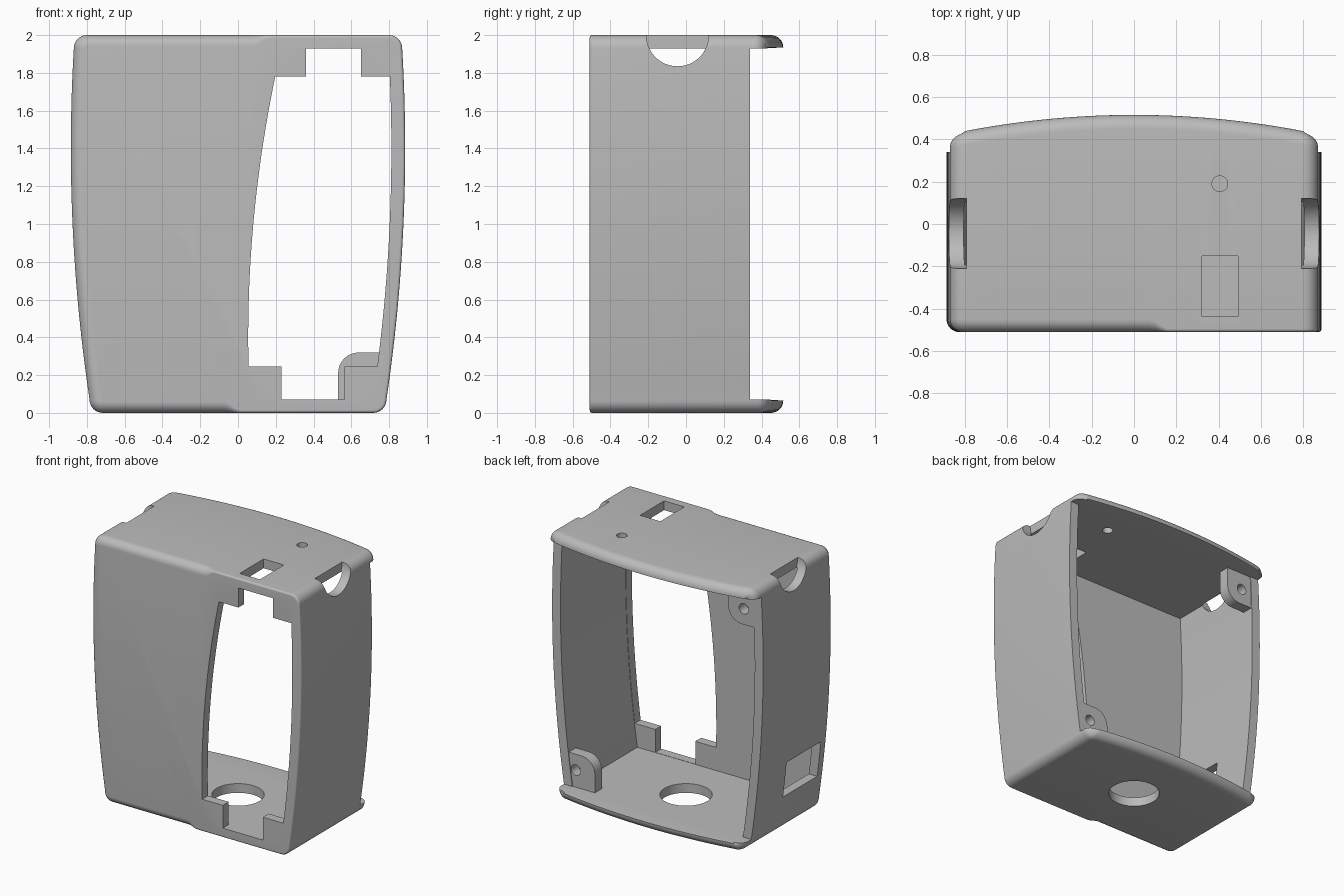
import bpy, bmesh, math
from mathutils import Vector

if "Cube" in bpy.data.objects:
    bpy.data.objects.remove(bpy.data.objects["Cube"])

WALL = 0.07
CORNER = 0.07
FRONT, RIM = -0.51, 0.34

grey = bpy.data.materials.new("plain grey")
grey.use_nodes = True
grey.diffuse_color = (0.5, 0.5, 0.5, 1)
grey.node_tree.nodes["Principled BSDF"].inputs["Base Color"].default_value = (0.5, 0.5, 0.5, 1)


def make(name, bm):
    bmesh.ops.recalc_face_normals(bm, faces=bm.faces)
    mesh = bpy.data.meshes.new(name)
    bm.to_mesh(mesh)
    bm.free()
    obj = bpy.data.objects.new(name, mesh)
    bpy.context.collection.objects.link(obj)
    mesh.materials.append(grey)
    return obj


def prism(name, pts, axis, lo, hi):
    """Extrude a 2D outline along the x, y or z axis."""
    place = {"x": lambda a, b, t: (t, a, b),
             "y": lambda a, b, t: (a, t, b),
             "z": lambda a, b, t: (a, b, t)}[axis]
    bm = bmesh.new()
    rings = [[bm.verts.new(place(a, b, t)) for a, b in pts] for t in (lo, hi)]
    for ring in rings:
        bm.faces.new(ring)
    for i in range(len(pts)):
        j = (i + 1) % len(pts)
        bm.faces.new((rings[0][i], rings[0][j], rings[1][j], rings[1][i]))
    return make(name, bm)


def circle(cx, cy, r, n=48):
    return [(cx + r * math.cos(math.tau * i / n), cy + r * math.sin(math.tau * i / n)) for i in range(n)]


def rect(a0, a1, b0, b1):
    return [(a0, b0), (a1, b0), (a1, b1), (a0, b1)]


def cut(obj, cutter):
    mod = obj.modifiers.new("cut", "BOOLEAN")
    mod.operation, mod.solver, mod.object = "DIFFERENCE", "EXACT", cutter
    dg = bpy.context.evaluated_depsgraph_get()
    mesh = bpy.data.meshes.new_from_object(obj.evaluated_get(dg))
    obj.modifiers.clear()
    obj.data = mesh
    bpy.data.objects.remove(cutter)


def side(z):
    """Half width of the bulging side at a height."""
    return 0.885 - 0.056 * (z - 1.4) ** 2


def span(a, b, n):
    return [a + (b - a) * i / n for i in range(n + 1)]


def outline():
    """Points of the front silhouette, each with its outward direction."""
    lo, hi = CORNER, 2 - CORNER
    cl, ch = side(lo) - CORNER, side(hi) - CORNER
    pts = []

    def arc(cx, cz, start):
        for k in range(9):
            a = start + math.pi / 2 * k / 8
            d = Vector((math.cos(a), math.sin(a)))
            pts.append((Vector((cx, cz)) + d * CORNER, d))

    pts += [(Vector((x, 0)), Vector((0, -1))) for x in span(-cl, cl, 64)[1:-1]]
    arc(cl, lo, -math.pi / 2)
    pts.extend((Vector((side(z), z)), Vector((1, 0))) for z in span(lo, hi, 24)[1:-1])
    arc(ch, hi, 0)
    pts += [(Vector((x, 2)), Vector((0, 1))) for x in span(ch, -ch, 64)[1:-1]]
    arc(-ch, hi, math.pi / 2)
    pts.extend((Vector((-side(z), z)), Vector((-1, 0))) for z in span(hi, lo, 24)[1:-1])
    arc(-cl, lo, math.pi)
    return pts


def front_radius(p):
    """Soft front edge on the right part, nearly crisp beside the window."""
    t = (p.x - (0.075 * p.y - 0.03) + 0.04) / 0.08
    t = min(max(t, 0), 1)
    return 0.06 + (0.015 - 0.06) * t * t * (3 - 2 * t)


# Case: silhouette lofted from the front to the bowed back edge
sil = outline()
steps = [math.pi / 2 * k / 8 for k in range(9)]
bm = bmesh.new()
rings = []
for t in steps:
    ring = []
    for p, d in sil:
        r = front_radius(p)
        q = p - d * r * (1 - math.sin(t))
        ring.append(bm.verts.new((q.x, FRONT + r * (1 - math.cos(t)), q.y)))
    rings.append(ring)
BACK_R = 0.065
for t in steps:
    ring = []
    for p, d in sil:
        q = p - d * BACK_R * (1 - math.cos(t))
        y = 0.515 - 0.12 * p.x ** 2 - BACK_R * (1 - math.sin(t))
        ring.append(bm.verts.new((q.x, y, q.y)))
    rings.append(ring)
n = len(sil)
for a, b in zip(rings, rings[1:]):
    for i in range(n):
        j = (i + 1) % n
        bm.faces.new((a[i], a[j], b[j], b[i]))
bm.faces.new(rings[0])
back = bm.faces.new(rings[-1])
bmesh.ops.triangulate(bm, faces=[back])
case = make("case", bm)

# Hollow inside, and side walls ending short of the top and bottom lips
levels = span(WALL, 2 - WALL, 26)
inner = [(side(z) - WALL, z) for z in levels]
inner += [(-x, z) for x, z in reversed(inner)]
cut(case, prism("cavity", inner, "y", FRONT + WALL, 0.45))
cut(case, prism("rear_opening", rect(-1.2, 1.2, WALL, 2 - WALL), "y", RIM, 1))

# Front window with stepped corners and curved sides
heights = span(0.245, 1.78, 24)
window = [(0.23, 0.245), (0.23, 0.072), (0.565, 0.072), (0.565, 0.245)]
window += [(side(z) - 0.073, z) for z in heights]
window += [(0.65, 1.78), (0.65, 1.928), (0.36, 1.928), (0.36, 1.78)]
window += [(0.054 + 0.075 * (z - 0.4) ** 2, z) for z in reversed(heights)]
cut(case, prism("window", window, "y", -0.7, -0.4))

# Openings in the top, bottom and side
cut(case, prism("top_slot", rect(0.32, 0.49, -0.437, -0.15), "z", 1.85, 2.1))
cut(case, prism("top_hole", circle(0.405, 0.19, 0.037, 32), "z", 1.85, 2.1))
cut(case, prism("bottom_hole", circle(0, 0, 0.18, 64), "z", -0.1, 0.15))
cut(case, prism("side_port", rect(-0.41, 0, 0.27, 0.54), "x", -1, -0.65))
for s in (-1, 1):
    cut(case, prism("cable_notch", circle(-0.045, 2, 0.165, 64), "x", *sorted((s * 0.79, s * 1.1))))

# Screw bosses in two opposite corners
R = 0.11
arc = [(0.53 + R - R * math.cos(a), 0.32 - R + R * math.sin(a)) for a in steps]
boss_shape = [(0.76, 0.04), (0.53, 0.04)] + arc + [(0.76, 0.32)]
low = prism("lower_screw_boss", boss_shape, "y", 0.25, RIM - 0.005)
cut(low, prism("screw_hole", circle(0.69, 0.2, 0.04, 32), "y", 0.2, 0.4))
high = prism("upper_screw_boss", [(-x - 0.06, 2 - z) for x, z in boss_shape], "y", 0.25, RIM - 0.005)
cut(high, prism("screw_hole", circle(-0.72, 1.8, 0.04, 32), "y", 0.2, 0.4))

# Smooth curves, crisp edges
bpy.ops.object.select_all(action="DESELECT")
for obj in (case, low, high):
    obj.select_set(True)
bpy.context.view_layer.objects.active = case
bpy.ops.object.shade_smooth_by_angle(angle=math.radians(30))
